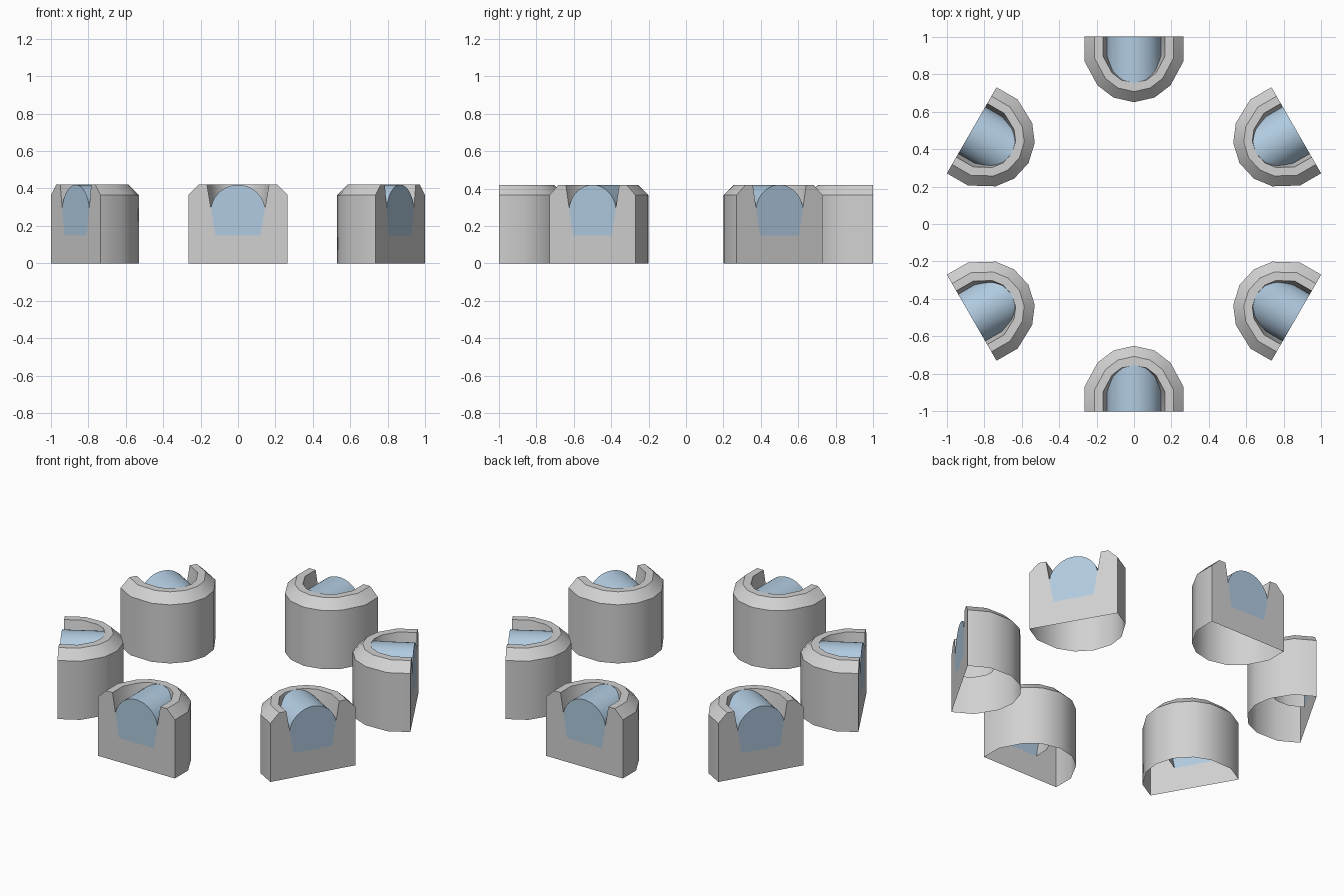
import bpy
import bmesh
from math import cos, sin, pi, radians
from mathutils import Vector

cube = bpy.data.objects.get("Cube")
if cube:
    bpy.data.objects.remove(cube, do_unlink=True)


def material(name, rgb):
    mat = bpy.data.materials.new(name)
    mat.use_nodes = True
    mat.diffuse_color = (*rgb, 1)
    mat.node_tree.nodes["Principled BSDF"].inputs["Base Color"].default_value = (*rgb, 1)
    return mat


stone = material("light grey", (0.64, 0.64, 0.64))
blue = material("pale blue", (0.44, 0.60, 0.75))

# Plan of one socket: half width and y, from the flat outer face to the round inner end
HALF = [(0.265, -1.0), (0.265, -0.87), (0.195, -0.74), (0.11, -0.675), (0, -0.65)]
PLAN = [Vector(p) for p in HALF] + [Vector((-x, y)) for x, y in HALF[-2::-1]]
RIM_Z, FLOOR_Z = 0.42, 0.15
RIM_INSET, FLOOR_INSET = 0.10, 0.145


def inset_plan(d):
    """Offset the open plan inward by d, keeping its ends on the flat face."""
    normals = []
    for a, b in zip(PLAN, PLAN[1:]):
        t = (b - a).normalized()
        normals.append(Vector((-t.y, t.x)))
    result = [PLAN[0] + normals[0] * d]
    for p, n, m in zip(PLAN[1:-1], normals, normals[1:]):
        result.append(p + (n + m) * (d / (1 + n.dot(m))))
    return result + [PLAN[-1] + normals[-1] * d]


def wall_y(x, z):
    """Where the tapered inner wall lies at a given x and height."""
    f = (RIM_Z - z) / (RIM_Z - FLOOR_Z)
    pts = inset_plan(RIM_INSET + f * (FLOOR_INSET - RIM_INSET))
    for a, b in zip(pts, pts[1:]):
        if a.x - b.x > 1e-6 and b.x <= x <= a.x:
            return a.y + (b.y - a.y) * (a.x - x) / (a.x - b.x)
    return pts[1].y


def finish(bm, name, mat):
    """Turn the mesh into six objects set around the centre."""
    bmesh.ops.recalc_face_normals(bm, faces=bm.faces)
    mesh = bpy.data.meshes.new(name)
    bm.to_mesh(mesh)
    bm.free()
    mesh.materials.append(mat)
    for i in range(6):
        ob = bpy.data.objects.new(f"{name}_{i + 1}", mesh)
        ob.rotation_euler.z = i * pi / 3
        bpy.context.collection.objects.link(ob)
        if i == 0:
            bpy.ops.object.select_all(action='DESELECT')
            ob.select_set(True)
            bpy.context.view_layer.objects.active = ob
            bpy.ops.object.shade_smooth_by_angle(angle=radians(36))


# Socket: outer wall, chamfer, flat rim and tapered inner wall, open below
bm = bmesh.new()
levels = [(0, 0), (0, 0.365), (0.055, RIM_Z), (RIM_INSET, RIM_Z), (FLOOR_INSET, FLOOR_Z)]
loops = [[bm.verts.new((p.x, p.y, z)) for p in inset_plan(d)] for d, z in levels]
for low, high in zip(loops, loops[1:]):
    for i in range(len(low) - 1):
        bm.faces.new((low[i], low[i + 1], high[i + 1], high[i]))
# Flat outer face with its notch
bm.faces.new([l[0] for l in loops] + [l[-1] for l in reversed(loops)])
finish(bm, "socket", stone)

# Pad: arched top running back to the inner wall, with a flat outer end
bm = bmesh.new()
RADIUS, CENTRE, STEPS = 0.146, 0.274, 20
front, back = [], []
for i in range(STEPS + 1):
    a = radians(6) + (pi - radians(12)) * i / STEPS
    x, z = RADIUS * cos(a), CENTRE + RADIUS * sin(a)
    front.append(bm.verts.new((x, -1, z)))
    back.append(bm.verts.new((x, wall_y(x, z), z)))
for i in range(STEPS):
    bm.faces.new((front[i], front[i + 1], back[i + 1], back[i]))
corner = PLAN[0].x - FLOOR_INSET
feet = [bm.verts.new((s * corner, -1, FLOOR_Z)) for s in (-1, 1)]
bm.faces.new(front + feet)
finish(bm, "pad", blue)
